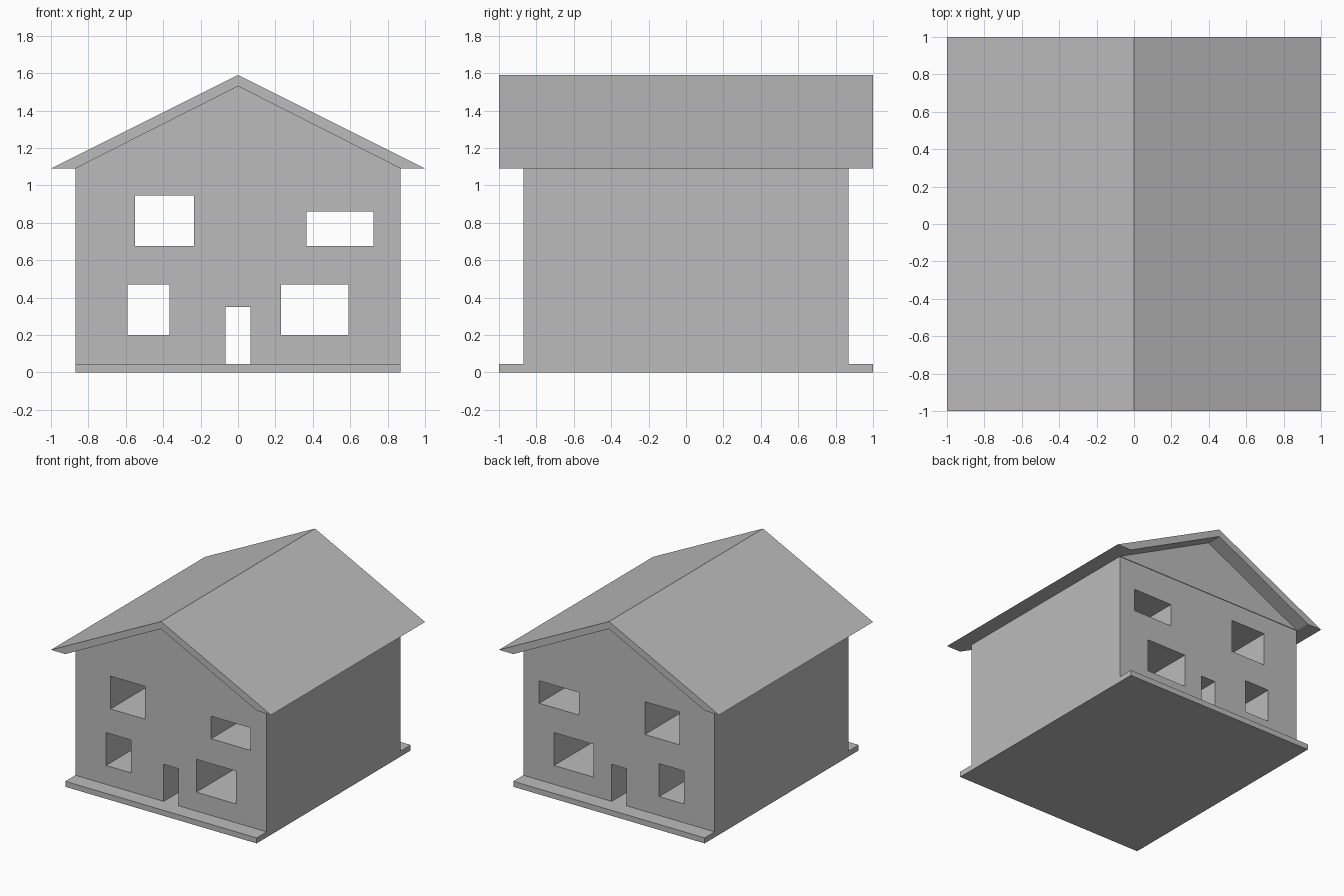
import bpy
import bmesh
from math import radians

cube = bpy.data.objects.get("Cube")
if cube:
    bpy.data.objects.remove(cube, do_unlink=True)

# Single plain grey for the whole house
GREY = (0.5, 0.5, 0.5, 1.0)
grey = bpy.data.materials.new("plain grey")
grey.use_nodes = True
grey.diffuse_color = GREY
grey.node_tree.nodes["Principled BSDF"].inputs["Base Color"].default_value = GREY


def rect(x0, x1, z0, z1):
    return [(x0, z0), (x1, z0), (x1, z1), (x0, z1)]


def extrude_profile(name, loops, half_depth):
    """Extrude an x-z outline (first loop) with holes (other loops) along y."""
    curve = bpy.data.curves.new(name + " profile", "CURVE")
    curve.dimensions = "2D"
    curve.fill_mode = "BOTH"
    curve.extrude = half_depth
    for loop in loops:
        spline = curve.splines.new("POLY")
        spline.points.add(len(loop) - 1)
        for point, (x, z) in zip(spline.points, loop):
            point.co = (x, z, 0, 1)
        spline.use_cyclic_u = True
    source = bpy.data.objects.new(name + " source", curve)
    bpy.context.collection.objects.link(source)
    mesh = bpy.data.meshes.new_from_object(source)
    bpy.data.objects.remove(source, do_unlink=True)

    # Weld caps to sides and dissolve the flat triangulation
    bm = bmesh.new()
    bm.from_mesh(mesh)
    bmesh.ops.remove_doubles(bm, verts=bm.verts, dist=0.0005)
    bmesh.ops.recalc_face_normals(bm, faces=bm.faces)
    for face in bm.faces:
        face.smooth = False
    bm.to_mesh(mesh)
    bm.free()
    mesh.name = name
    mesh.materials.clear()
    mesh.materials.append(grey)
    obj = bpy.data.objects.new(name, mesh)
    obj.rotation_euler.x = radians(90)
    bpy.context.collection.objects.link(obj)
    return obj


WALL = 0.87      # half width and half depth of the walls
FLOOR = 0.045    # top of the slab
EAVE = 1.09      # top of the walls
DOOR, DOOR_TOP = 0.067, 0.35

# Ground slab, projecting at front and back
extrude_profile("ground_slab", [rect(-WALL, WALL, 0, FLOOR)], 1.0)

# House body with a doorway notch and windows running right through
body = [(-WALL, FLOOR), (-DOOR, FLOOR), (-DOOR, DOOR_TOP), (DOOR, DOOR_TOP),
        (DOOR, FLOOR), (WALL, FLOOR), (WALL, EAVE), (-WALL, EAVE)]
windows = [
    rect(-0.55, -0.235, 0.675, 0.945),
    rect(0.365, 0.725, 0.675, 0.86),
    rect(-0.59, -0.365, 0.2, 0.47),
    rect(0.23, 0.59, 0.2, 0.47),
]
extrude_profile("house_body", [body] + windows, WALL)

# Gable block, standing very slightly proud of the walls
extrude_profile("gable", [[(-WALL, EAVE), (WALL, EAVE), (0, 1.53)]], WALL + 0.005)

# Pitched roof with overhanging eaves
extrude_profile("roof", [[(-1, EAVE), (-WALL, EAVE), (0, 1.53),
                          (WALL, EAVE), (1, EAVE), (0, 1.59)]], 1.0)
